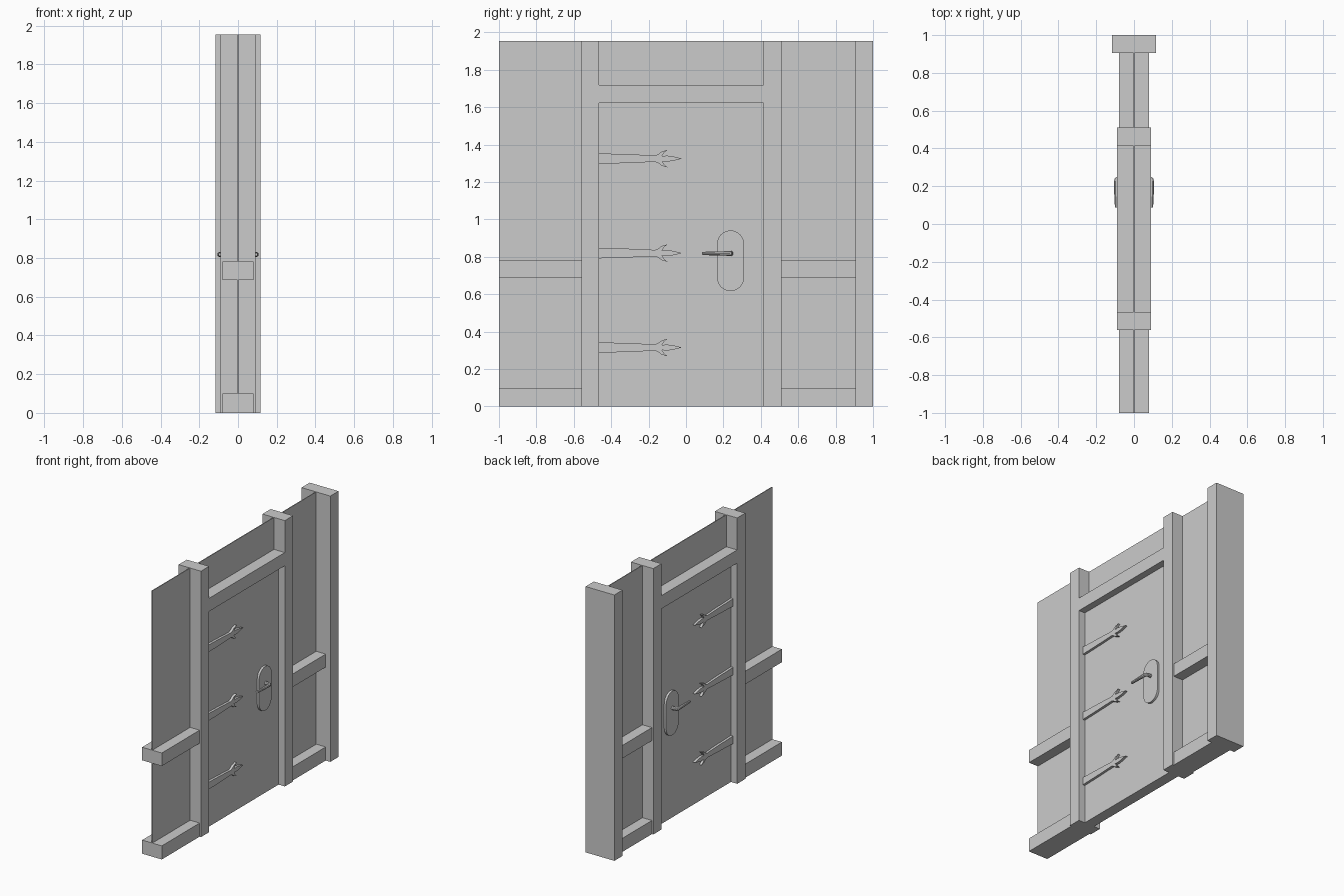
import bpy
import bmesh
from math import pi, sin, cos

default = bpy.data.objects.get("Cube")
if default:
    bpy.data.objects.remove(default, do_unlink=True)

grey = bpy.data.materials.new("plain_grey")
grey.use_nodes = True
grey.diffuse_color = (0.6, 0.6, 0.6, 1)
grey.node_tree.nodes["Principled BSDF"].inputs["Base Color"].default_value = (0.6, 0.6, 0.6, 1)

HEIGHT = 1.955
DOOR = 0.04      # half thickness of the door
PLATE = 0.056    # outer face of the lock plate


def prism(name, outline, x0, x1):
    """Extrude a (y, z) outline from x0 to x1."""
    bm = bmesh.new()
    face = bm.faces.new([bm.verts.new((x0, y, z)) for y, z in outline])
    grown = bmesh.ops.extrude_face_region(bm, geom=[face])["geom"]
    moved = [v for v in grown if isinstance(v, bmesh.types.BMVert)]
    bmesh.ops.translate(bm, verts=moved, vec=(x1 - x0, 0, 0))
    bmesh.ops.recalc_face_normals(bm, faces=bm.faces)
    mesh = bpy.data.meshes.new(name)
    bm.to_mesh(mesh)
    bm.free()
    mesh.materials.append(grey)
    obj = bpy.data.objects.new(name, mesh)
    bpy.context.collection.objects.link(obj)
    return obj


def beam(name, half, y0, y1, z0, z1):
    return prism(name, [(y0, z0), (y1, z0), (y1, z1), (y0, z1)], -half, half)


def smooth(obj):
    bpy.ops.object.select_all(action="DESELECT")
    obj.select_set(True)
    bpy.context.view_layer.objects.active = obj
    if obj.type == "CURVE":
        bpy.ops.object.convert(target="MESH")
    bpy.ops.object.shade_smooth_by_angle(angle=pi / 6)


# Posts, lintel and door leaf
beam("hinge_post", 0.091, -0.56, -0.465, 0, HEIGHT)
beam("latch_post", 0.091, 0.414, 0.51, 0, HEIGHT)
beam("end_post", 0.117, 0.905, 1, 0, HEIGHT)
beam("lintel", 0.091, -0.465, 0.414, 1.623, 1.72)
beam("door_leaf", DOOR, -0.465, 0.414, 0, 1.623)

# Thin wall panels and the rails across them
beam("transom_panel", 0.003, -0.465, 0.414, 1.72, HEIGHT)
for wing, y0, y1 in (("front", -1, -0.56), ("back", 0.51, 0.905)):
    beam(wing + "_panel", 0.003, y0, y1, 0, HEIGHT)
    beam(wing + "_bottom_rail", 0.08, y0, y1, 0, 0.1)
    beam(wing + "_middle_rail", 0.08, y0, y1, 0.687, 0.783)

# Upper half of the strap hinge outline: strap, barb and spear tip
strap = [(-0.465, 0.028), (-0.3, 0.023), (-0.165, 0.017), (-0.148, 0.024),
         (-0.13, 0.038), (-0.098, 0.047), (-0.116, 0.033), (-0.128, 0.014),
         (-0.1, 0.016), (-0.065, 0.011)]
strap = strap + [(-0.022, 0)] + [(y, -z) for y, z in reversed(strap)]

# Lock plate outline with round ends
plate = []
for end, start in ((0.869, 0), (0.689, pi)):
    for i in range(17):
        a = start + pi * i / 16
        plate.append((0.238 + 0.072 * cos(a), end + 0.072 * sin(a)))

# Hardware on both faces of the door
for side, s in (("left", 1), ("right", -1)):
    for level, z in (("lower", 0.315), ("middle", 0.82), ("upper", 1.325)):
        prism(f"{side}_{level}_strap_hinge", [(y, z + h) for y, h in strap],
              s * DOOR, s * (DOOR + 0.018))
    smooth(prism(side + "_lock_plate", plate, s * DOOR, s * PLATE))

    # Lever handle: a tapering bent tube
    curve = bpy.data.curves.new(side + "_lever_handle", "CURVE")
    curve.dimensions = "3D"
    curve.bevel_depth = 0.013
    curve.bevel_resolution = 3
    curve.use_fill_caps = True
    path = [(0.05, 0.24, 1), (0.08, 0.24, 1), (0.091, 0.235, 1),
            (0.094, 0.222, 1), (0.094, 0.18, 0.9), (0.092, 0.087, 0.7)]
    spline = curve.splines.new("POLY")
    spline.points.add(len(path) - 1)
    for point, (x, y, r) in zip(spline.points, path):
        point.co = (s * x, y, 0.818, 1)
        point.radius = r
    curve.materials.append(grey)
    lever = bpy.data.objects.new(side + "_lever_handle", curve)
    bpy.context.collection.objects.link(lever)
    smooth(lever)
